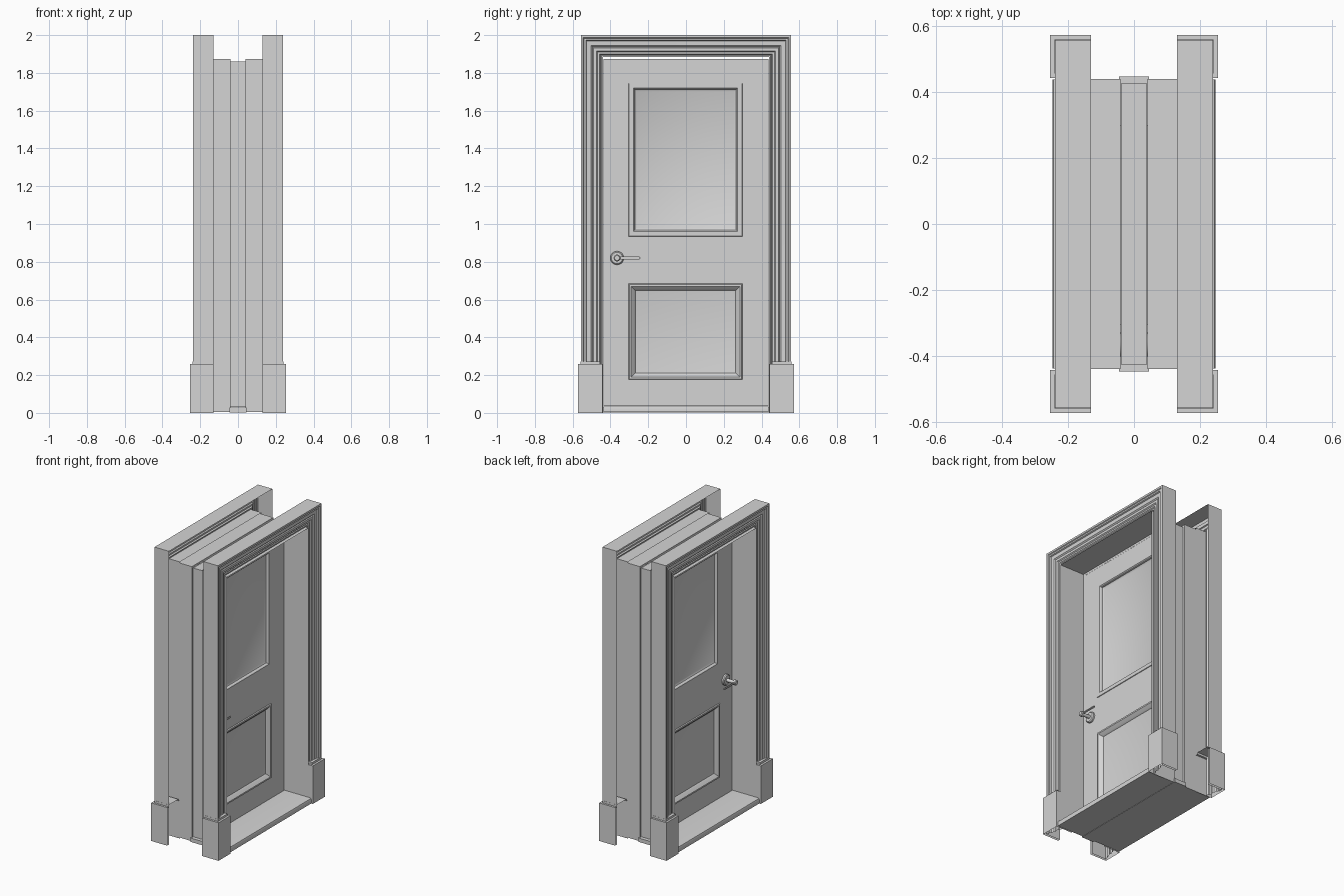
import bpy, bmesh, math
from mathutils import Vector, Matrix

cube = bpy.data.objects.get("Cube")
if cube:
    bpy.data.objects.remove(cube, do_unlink=True)

paint = bpy.data.materials.new("plain_grey")
paint.use_nodes = True
GREY = (0.66, 0.66, 0.66, 1)
paint.diffuse_color = GREY
paint.node_tree.nodes["Principled BSDF"].inputs["Base Color"].default_value = GREY


def finish(name, bm, mirror=(True, False), smooth=30):
    bmesh.ops.recalc_face_normals(bm, faces=bm.faces)
    mesh = bpy.data.meshes.new(name)
    bm.to_mesh(mesh)
    bm.free()
    obj = bpy.data.objects.new(name, mesh)
    bpy.context.collection.objects.link(obj)
    mesh.materials.append(paint)
    bpy.ops.object.select_all(action="DESELECT")
    obj.select_set(True)
    bpy.context.view_layer.objects.active = obj
    bpy.ops.object.shade_smooth_by_angle(angle=math.radians(smooth))
    if any(mirror):
        mod = obj.modifiers.new("mirror", "MIRROR")
        mod.use_axis = (mirror[0], mirror[1], False)
        mod.use_mirror_merge = False
    return obj


def sweep(name, profile, y0, y1, z0, z1, closed=True, cap=False):
    """Run a (spread, x) profile round a rectangle with mitred corners."""
    bm = bmesh.new()
    rings = []
    for d, x in profile:
        base = z0 - d if closed else z0
        rings.append([bm.verts.new((x, y, z)) for y, z in
                      ((y0 - d, base), (y0 - d, z1 + d), (y1 + d, z1 + d), (y1 + d, base))])
    for a, b in zip(rings, rings[1:]):
        for i in range(4 if closed else 3):
            j = (i + 1) % 4
            bm.faces.new((a[i], a[j], b[j], b[i]))
    if cap:
        bm.faces.new(rings[-1])
    return finish(name, bm)


def box(bm, lo, hi):
    lo, hi = Vector(lo), Vector(hi)
    mat = Matrix.Translation((lo + hi) / 2) @ Matrix.Diagonal((*(hi - lo), 1))
    return bmesh.ops.create_cube(bm, size=1, matrix=mat)


# Door leaf: stiles and rails around two panel openings, then the outer edge
FACE = 0.04
PANEL_Y = (-0.304, 0.299)
LOWER_Z = (0.176, 0.684)
UPPER_Z = (0.935, 1.745)
ys = (-0.425, *PANEL_Y, 0.425)
zs = (0.03, *LOWER_Z, *UPPER_Z, 1.86)
bm = bmesh.new()
grid = [[bm.verts.new((FACE, y, z)) for y in ys] for z in zs]
for r in range(len(zs) - 1):
    for c in range(len(ys) - 1):
        if c == 1 and r in (1, 3):
            continue
        bm.faces.new((grid[r][c], grid[r][c + 1], grid[r + 1][c + 1], grid[r + 1][c]))
finish("door_face", bm)
sweep("door_edge", [(0, FACE), (0, 0)], ys[0], ys[-1], zs[0], zs[-1])

# Panels: beaded rim stepping down to a sunken field
sweep("upper_panel", [(0, FACE), (-0.002, 0.044), (-0.026, 0.044), (-0.03, 0.04),
                      (-0.033, 0.026), (-0.044, 0.02)], *PANEL_Y, *UPPER_Z, cap=True)
sweep("lower_panel", [(0, FACE), (-0.004, 0.046), (-0.014, 0.046), (-0.02, 0.04),
                      (-0.03, 0.032), (-0.036, 0.022), (-0.044, 0.02)],
      *PANEL_Y, *LOWER_Z, cap=True)

# Threshold strip under the door, and a sill in each reveal
bm = bmesh.new()
box(bm, (-0.046, -0.447, 0.002), (0.046, 0.447, 0.028))
finish("threshold_strip", bm, (False, False))
bm = bmesh.new()
box(bm, (0.044, -0.437, 0.004), (0.247, 0.437, 0.04))
rim = [e for e in bm.edges if all(v.co.x > 0.2 and v.co.z > 0.03 for v in e.verts)]
bmesh.ops.bevel(bm, geom=rim, offset=0.012, segments=2, profile=0.5, affect="EDGES")
finish("sill", bm)

# Thin lining up the sides and over the top of the opening
sweep("jamb_lining", [(-0.014, 0.041), (0, 0.041), (0, 0.225)],
      -0.438, 0.438, 0.004, 1.874, closed=False)

# Stepped casing, open towards the wall
sweep("door_casing", [
    (0, 0.13), (0, 0.212), (0.008, 0.212), (0.012, 0.206), (0.018, 0.215),
    (0.028, 0.215), (0.034, 0.222), (0.05, 0.222), (0.054, 0.216),
    (0.062, 0.224), (0.086, 0.226), (0.09, 0.234), (0.1, 0.234),
    (0.104, 0.239), (0.117, 0.239), (0.117, 0.13)],
    -0.44, 0.44, 0, 1.883, closed=False)

# Plinth blocks with a chamfered top, hollow below and behind
bm = bmesh.new()
box(bm, (0.13, 0.442, 0), (0.254, 0.572, 0.273))
bm.normal_update()


def hidden(f):
    return f.normal.z < -0.9 or f.normal.x < -0.9


rim = [e for e in bm.edges if all(v.co.z > 0.2 for v in e.verts)
       and not any(hidden(f) for f in e.link_faces)]
bmesh.ops.bevel(bm, geom=rim, offset=0.014, segments=2, affect="EDGES")
bm.normal_update()
bmesh.ops.delete(bm, geom=[f for f in bm.faces if hidden(f)], context="FACES")
finish("plinth_block", bm, (True, True))

# Lever handle: turned rose, neck and knob, with a slim lever
SIDES = 24
HANDLE_Y, HANDLE_Z = -0.365, 0.82
bm = bmesh.new()
rings = [[bm.verts.new((x, HANDLE_Y + r * math.cos(math.tau * i / SIDES),
                        HANDLE_Z + r * math.sin(math.tau * i / SIDES)))
          for i in range(SIDES)]
         for x, r in [(0.04, 0.036), (0.05, 0.036), (0.056, 0.03), (0.056, 0.012),
                      (0.106, 0.011), (0.108, 0.018), (0.122, 0.018), (0.127, 0.013)]]
for a, b in zip(rings, rings[1:]):
    for i in range(SIDES):
        j = (i + 1) % SIDES
        bm.faces.new((a[i], a[j], b[j], b[i]))
bm.faces.new(rings[-1])
finish("handle_rose", bm)
bm = bmesh.new()
box(bm, (0.109, HANDLE_Y, 0.813), (0.121, -0.242, 0.827))
bmesh.ops.bevel(bm, geom=bm.edges[:], offset=0.004, segments=2, affect="EDGES")
finish("handle_lever", bm)
